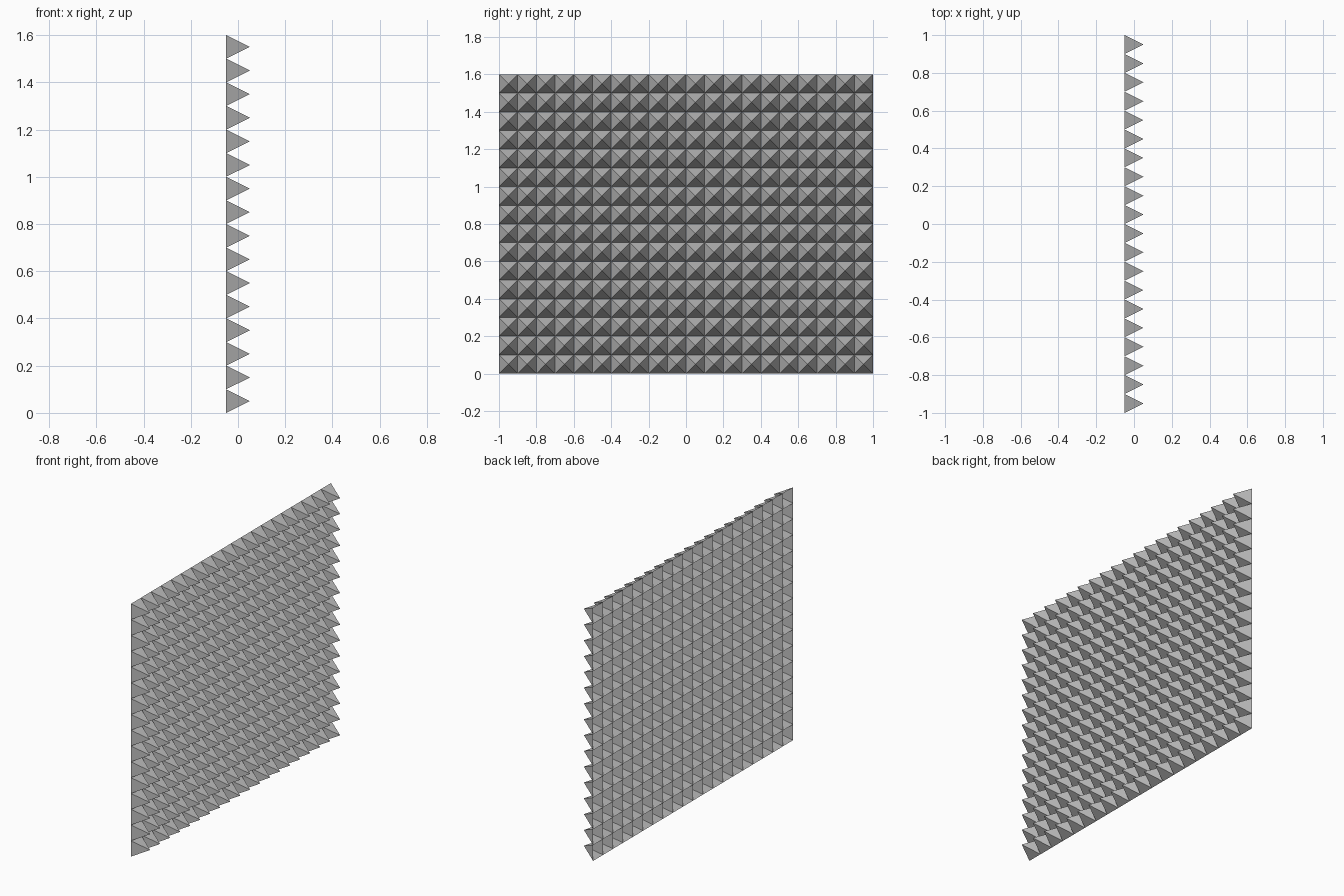
import bpy
import bmesh

# Remove the default cube
cube = bpy.data.objects.get("Cube")
if cube:
    bpy.data.objects.remove(cube, do_unlink=True)

CELL = 0.1      # side of one pyramid base
COLUMNS = 20    # along y
ROWS = 16       # along z
DEPTH = 0.1     # pyramid height along +x


def flat_material(name, color):
    mat = bpy.data.materials.new(name)
    mat.use_nodes = True
    mat.diffuse_color = color
    mat.node_tree.nodes["Principled BSDF"].inputs["Base Color"].default_value = color
    return mat


# Open-backed panel: a grid whose every cell is raised into a pyramid
bm = bmesh.new()
for row in range(ROWS):
    for col in range(COLUMNS):
        y = col * CELL - COLUMNS * CELL / 2
        z = row * CELL
        back = -DEPTH / 2
        corners = [bm.verts.new((back, y + dy, z + dz))
                   for dy, dz in ((0, 0), (CELL, 0), (CELL, CELL), (0, CELL))]
        tip = bm.verts.new((DEPTH / 2, y + CELL / 2, z + CELL / 2))
        for i in range(4):
            bm.faces.new((corners[i], corners[(i + 1) % 4], tip))

# Join neighbouring pyramids along their shared base edges
bmesh.ops.remove_doubles(bm, verts=bm.verts[:], dist=CELL / 100)

mesh = bpy.data.meshes.new("pyramid_foam_panel")
bm.to_mesh(mesh)
bm.free()
mesh.materials.append(flat_material("foam_grey", (0.5, 0.5, 0.5, 1)))
panel = bpy.data.objects.new("pyramid_foam_panel", mesh)
bpy.context.collection.objects.link(panel)
